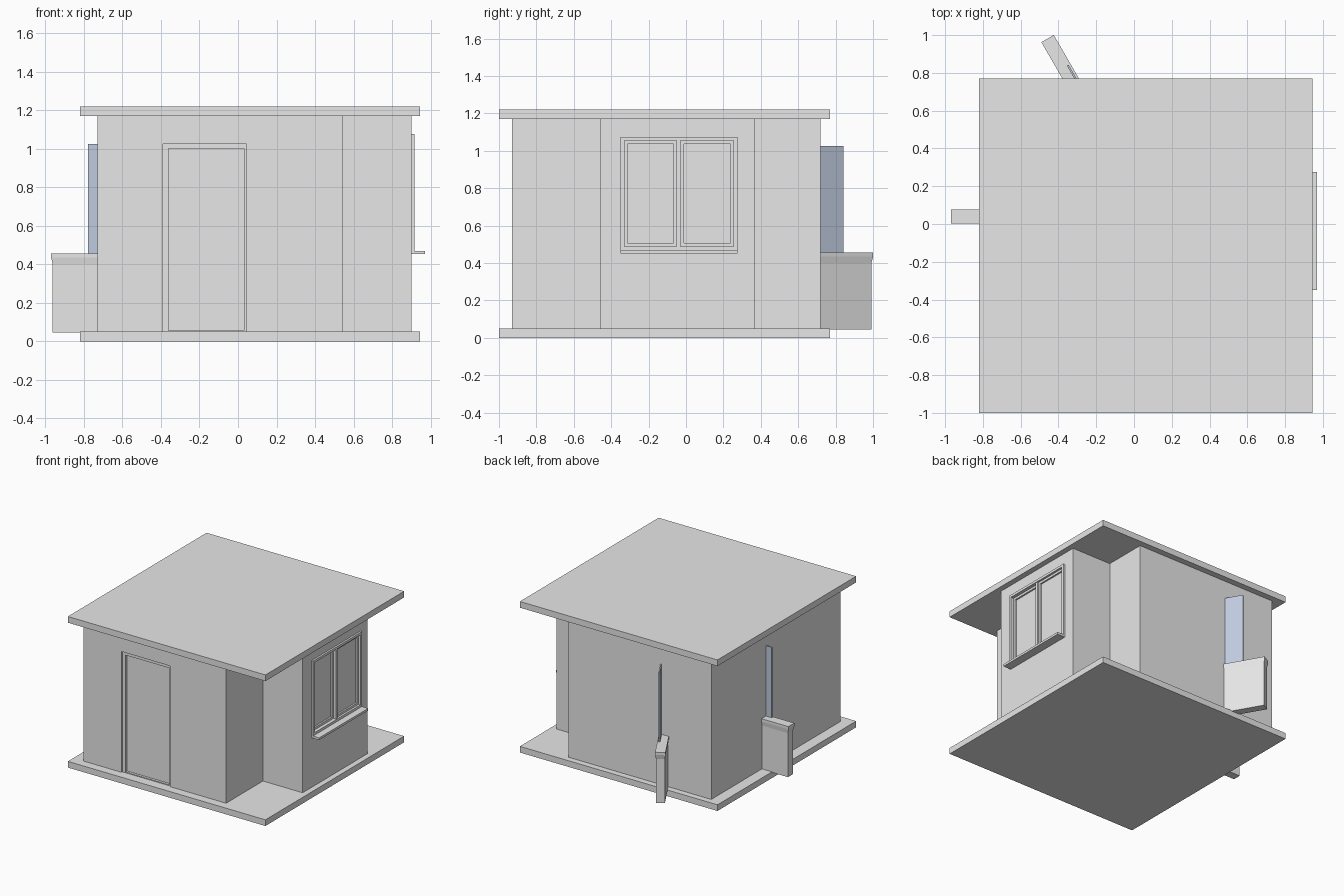
import bpy, bmesh, math
from mathutils import Matrix, Vector

cube = bpy.data.objects.get("Cube")
if cube:
    bpy.data.objects.remove(cube, do_unlink=True)


def material(name, color):
    m = bpy.data.materials.new(name)
    m.use_nodes = True
    m.diffuse_color = color
    m.node_tree.nodes["Principled BSDF"].inputs["Base Color"].default_value = color
    return m


plaster = material("light_gray", (0.8, 0.8, 0.8, 1))
glass = material("pale_blue_glass", (0.53, 0.6, 0.74, 1))


def loft(name, rings, mat=plaster):
    """Solid through a stack of rings with equal point counts."""
    bm = bmesh.new()
    loops = [[bm.verts.new(p) for p in ring] for ring in rings]
    n = len(loops[0])
    for low, high in zip(loops, loops[1:]):
        for i in range(n):
            j = (i + 1) % n
            bm.faces.new((low[i], low[j], high[j], high[i]))
    bm.faces.new(loops[0][::-1])
    bm.faces.new(loops[-1])
    bmesh.ops.recalc_face_normals(bm, faces=bm.faces)
    mesh = bpy.data.meshes.new(name)
    bm.to_mesh(mesh)
    bm.free()
    mesh.materials.append(mat)
    ob = bpy.data.objects.new(name, mesh)
    bpy.context.collection.objects.link(ob)
    return ob


def prism(name, outline, z0, z1, mat=plaster):
    return loft(name, [[(x, y, z) for x, y in outline] for z in (z0, z1)], mat)


def rect(x0, x1, y0, y1):
    return [(x0, y0), (x1, y0), (x1, y1), (x0, y1)]


def box(name, x0, x1, y0, y1, z0, z1, mat=plaster):
    return prism(name, rect(x0, x1, y0, y1), z0, z1, mat)


def cut(target, *bounds):
    """Carve a box out of a part and discard the cutter."""
    cutter = box("cutter", *bounds)
    cutter.hide_render = True
    mod = target.modifiers.new("cut", "BOOLEAN")
    mod.operation = "DIFFERENCE"
    mod.solver = "EXACT"
    mod.object = cutter
    bpy.context.view_layer.objects.active = target
    bpy.ops.object.modifier_apply(modifier=mod.name)
    bpy.data.objects.remove(cutter, do_unlink=True)


# Floor and roof slabs
FLOOR, CEILING = 0.05, 1.17
for name, z0, z1 in (("floor_slab", 0, FLOOR), ("roof_slab", CEILING, 1.22)):
    box(name, -0.82, 0.945, -1, 0.77, z0, z1)

# Walls with the two stepped corners on the +x side
walls = prism("walls", [(-0.73, -0.93), (0.545, -0.93), (0.545, -0.46), (0.9, -0.46),
                        (0.9, 0.37), (0.545, 0.37), (0.545, 0.72), (-0.73, 0.72)],
              FLOOR, CEILING)

# Shallow door frame recess, then a deeper door leaf
cut(walls, -0.39, 0.045, -1, -0.92, FLOOR - 0.01, 1.025)
cut(walls, -0.36, 0.03, -1, -0.9, FLOOR + 0.007, 1.0)

# Window opening with two sliding sashes
Y0, YM, Y1 = -0.35, -0.04, 0.275
Z0, Z1 = 0.47, 1.075
cut(walls, 0.86, 1, Y0 + 0.01, Y1 - 0.01, Z0, Z1 - 0.01)


def frame(name, x0, x1, y0, y1, z0, z1, w):
    box(name + "_left", x0, x1, y0, y0 + w, z0, z1)
    box(name + "_right", x0, x1, y1 - w, y1, z0, z1)
    box(name + "_bottom", x0, x1, y0 + w, y1 - w, z0, z0 + w)
    box(name + "_top", x0, x1, y0 + w, y1 - w, z1 - w, z1)


frame("window_frame", 0.865, 0.915, Y0, Y1, Z0, Z1, 0.02)
box("window_mullion", 0.86, 0.91, YM - 0.01, YM + 0.01, Z0 + 0.02, Z1 - 0.02)
for name, a, b, x in (("front_sash", Y0 + 0.02, YM - 0.01, 0.888),
                      ("back_sash", YM + 0.01, Y1 - 0.02, 0.898)):
    frame(name, x - 0.025, x, a, b, Z0 + 0.02, Z1 - 0.02, 0.018)
    box(name + "_pane", 0.855, x - 0.013, a + 0.01, b - 0.01, Z0 + 0.03, Z1 - 0.03)
box("window_sill", 0.88, 0.97, Y0, Y1, 0.452, Z0)


# Low partition walls with flared caps and an upright glass panel
def partition(name, start, angle, length, glass_length, glass_side):
    rings = []
    for z, half, end in ((0.045, 0.033, length - 0.008), (0.4, 0.033, length - 0.008),
                         (0.435, 0.038, length), (0.457, 0.038, length)):
        rings.append([(x, y, z) for x, y in rect(0, end, -half, half)])
    mid = 0.022 * glass_side
    parts = [loft(name + "_wall", rings),
             box(name + "_glass", 0, glass_length, mid - 0.005, mid + 0.005,
                 0.45, 1.025, glass)]
    place = Matrix.Translation(Vector((*start, 0))) @ Matrix.Rotation(angle, 4, "Z")
    for part in parts:
        part.data.transform(place)


partition("side_partition", (-0.71, 0.04), math.pi, 0.26, 0.07, 1)
partition("back_partition", (-0.295, 0.7), math.radians(120), 0.325, 0.15, -1)
